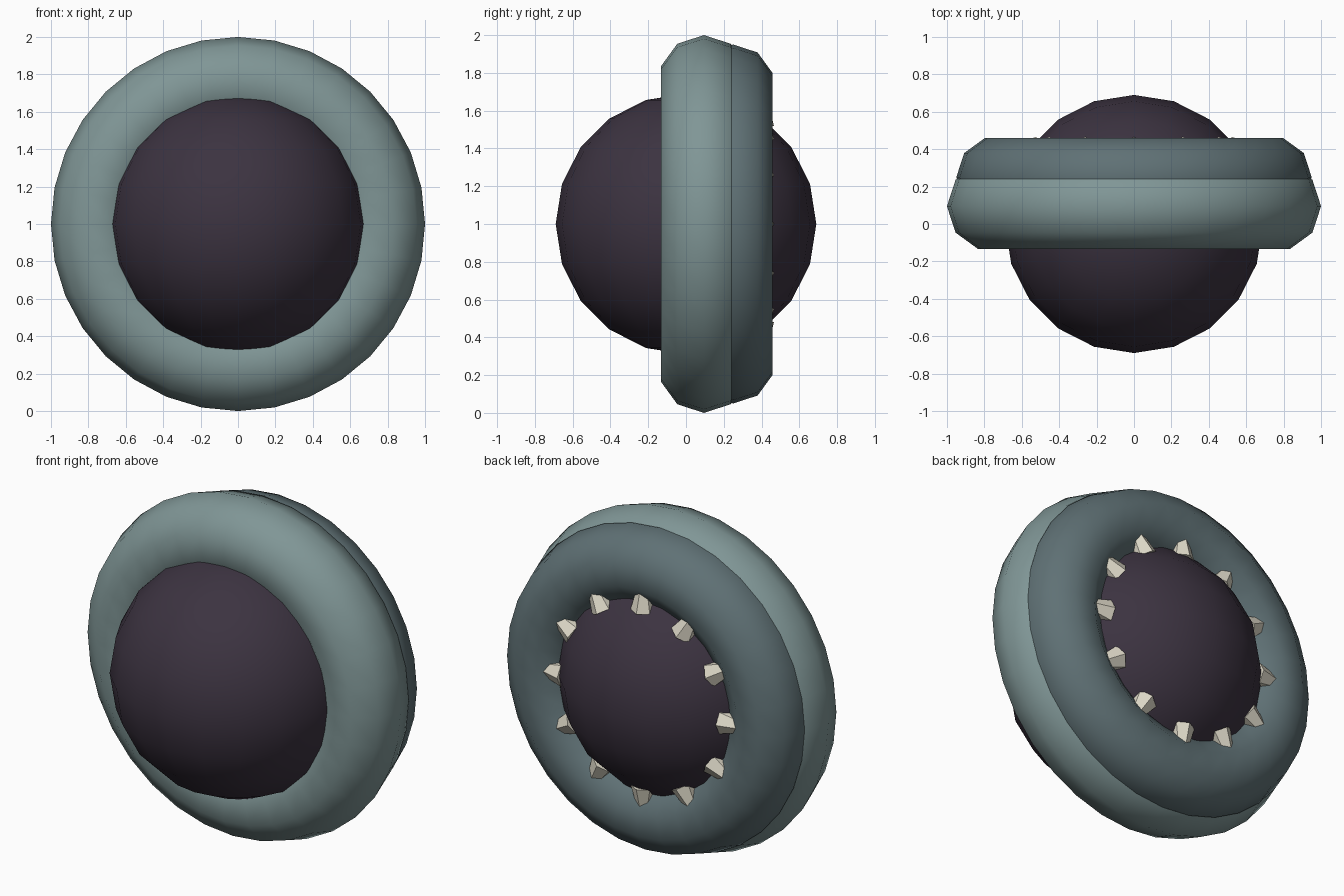
import bpy, math

if "Cube" in bpy.data.objects:
    bpy.data.objects.remove(bpy.data.objects["Cube"])


def material(name, rgb):
    m = bpy.data.materials.new(name)
    m.diffuse_color = (*rgb, 1.0)
    m.use_nodes = True
    m.node_tree.nodes["Principled BSDF"].inputs["Base Color"].default_value = m.diffuse_color
    return m


DARK = material("dark_plum", (0.045, 0.033, 0.052))
PALE = material("pale_teal", (0.215, 0.305, 0.305))
SLATE = material("slate_teal", (0.115, 0.165, 0.178))
BONE = material("bone", (0.76, 0.72, 0.60))


def finish(name, mat, smooth=True):
    ob = bpy.context.object
    ob.name = name
    ob.data.materials.append(mat)
    if smooth:
        bpy.ops.object.shade_smooth()
    return ob


# Central ball
bpy.ops.mesh.primitive_uv_sphere_add(segments=20, ring_count=10, radius=0.69,
                                     location=(0, 0, 1))
finish("ball", DARK)


# Two overlapping rings around the ball
def ring(name, mat, y, major, minor):
    bpy.ops.mesh.primitive_torus_add(major_segments=32, minor_segments=10,
                                     major_radius=major, minor_radius=minor,
                                     location=(0, y, 1),
                                     rotation=(math.pi / 2, 0, 0))
    finish(name, mat)


ring("front_ring", PALE, 0.095, 0.76, 0.24)
ring("back_ring", SLATE, 0.25, 0.73, 0.22)

# Twelve teeth around the back, wide end inward, narrow end sunk in the ring
INNER, LENGTH = 0.52, 0.15
for i in range(12):
    a = i * math.tau / 12
    r = INNER + LENGTH / 2
    bpy.ops.mesh.primitive_cone_add(vertices=6, radius1=0.073, radius2=0.033,
                                    depth=LENGTH,
                                    location=(r * math.cos(a), 0.393, 1 + r * math.sin(a)),
                                    rotation=(0, math.pi / 2 - a, 0))
    finish(f"tooth_{i + 1}", BONE, smooth=False)
